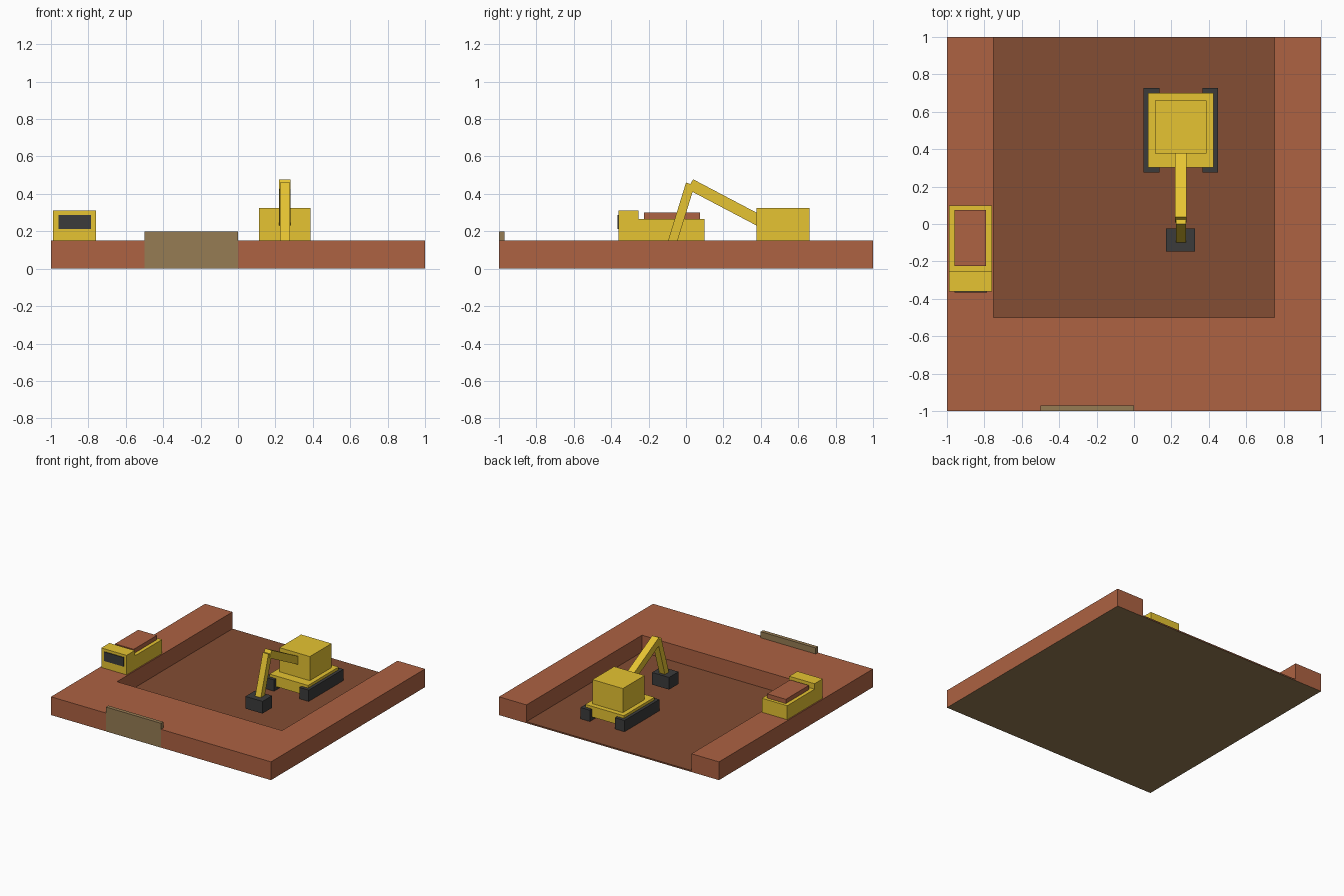
import bpy
import bmesh
from mathutils import Vector

cube = bpy.data.objects.get("Cube")
if cube:
    bpy.data.objects.remove(cube, do_unlink=True)


def material(name, r, g, b):
    """Flat material from 0-255 display values."""
    lin = [((c / 255 + 0.055) / 1.055) ** 2.4 for c in (r, g, b)]
    mat = bpy.data.materials.new(name)
    mat.use_nodes = True
    mat.diffuse_color = (*lin, 1)
    mat.node_tree.nodes["Principled BSDF"].inputs["Base Color"].default_value = (*lin, 1)
    return mat


earth = material("earth", 173, 98, 66)
pit_earth = material("pit_earth", 131, 77, 51)
yellow = material("machine_yellow", 230, 196, 50)
dark = material("dark_grey", 59, 59, 59)
olive = material("olive_tan", 150, 124, 84)


def prism(name, mat, points, offset):
    """Closed solid from a planar outline swept along an offset."""
    bm = bmesh.new()
    face = bm.faces.new([bm.verts.new(p) for p in points])
    result = bmesh.ops.extrude_face_region(bm, geom=[face])
    moved = [v for v in result["geom"] if isinstance(v, bmesh.types.BMVert)]
    bmesh.ops.translate(bm, verts=moved, vec=Vector(offset))
    bmesh.ops.recalc_face_normals(bm, faces=bm.faces)
    mesh = bpy.data.meshes.new(name)
    bm.to_mesh(mesh)
    bm.free()
    mesh.materials.append(mat)
    obj = bpy.data.objects.new(name, mesh)
    bpy.context.collection.objects.link(obj)
    return obj


def box(name, mat, x, y, z):
    """Box given its extent on each axis."""
    base = [(x[0], y[0], z[0]), (x[1], y[0], z[0]), (x[1], y[1], z[0]), (x[0], y[1], z[0])]
    return prism(name, mat, base, (0, 0, z[1] - z[0]))


def side_prism(name, mat, outline, x):
    """Outline in (y, z) swept across a width in x."""
    return prism(name, mat, [(x[0], y, z) for y, z in outline], (x[1] - x[0], 0, 0))


# Raised earth on three sides of the pit
outline = [(-1, -1), (1, -1), (1, 1), (0.75, 1), (0.75, -0.5), (-0.75, -0.5), (-0.75, 1), (-1, 1)]
prism("earth_bank", earth, [(x, y, 0.001) for x, y in outline], (0, 0, 0.149))

# Pit floor and the ground sheet under the whole site
box("pit_floor", pit_earth, (-0.75, 0.75), (-0.5, 1), (0.001, 0.012))
box("ground_sheet", olive, (-1, 1), (-1, 1), (0, 0.001))

# Site board on the front edge
box("site_board", olive, (-0.5, 0), (-1.001, -0.97), (0, 0.2))

# Dump truck: stepped body, windscreen and load
truck = [(-0.361, 0.15), (0.1, 0.15), (0.1, 0.265), (-0.255, 0.265), (-0.255, 0.31), (-0.361, 0.31)]
side_prism("truck_body", yellow, truck, (-0.99, -0.76))
box("truck_windscreen", dark, (-0.96, -0.785), (-0.367, -0.36), (0.213, 0.288))
box("truck_load", earth, (-0.96, -0.79), (-0.225, 0.075), (0.2, 0.3))

# Excavator: tracks mirrored about its own centre line
centre = 0.25
for side, name in ((-1, "right_track"), (1, "left_track")):
    xs = sorted((centre + side * 0.115, centre + side * 0.2))
    box(name, dark, xs, (0.275, 0.727), (0.012, 0.105))
box("excavator_chassis", yellow, (0.075, 0.425), (0.302, 0.7), (0.04, 0.127))
box("excavator_cab", yellow, (0.112, 0.388), (0.378, 0.66), (0.12, 0.325))

# Boom, arm and bucket
side_prism("boom", yellow, [(0.038, 0.478), (0.46, 0.256), (0.432, 0.202), (0.008, 0.425)], (0.22, 0.28))
side_prism("arm", yellow, [(0.0, 0.46), (0.046, 0.446), (-0.059, 0.105), (-0.107, 0.115)], (0.225, 0.277))
box("bucket", dark, (0.17, 0.325), (-0.146, -0.023), (0.04, 0.14))
